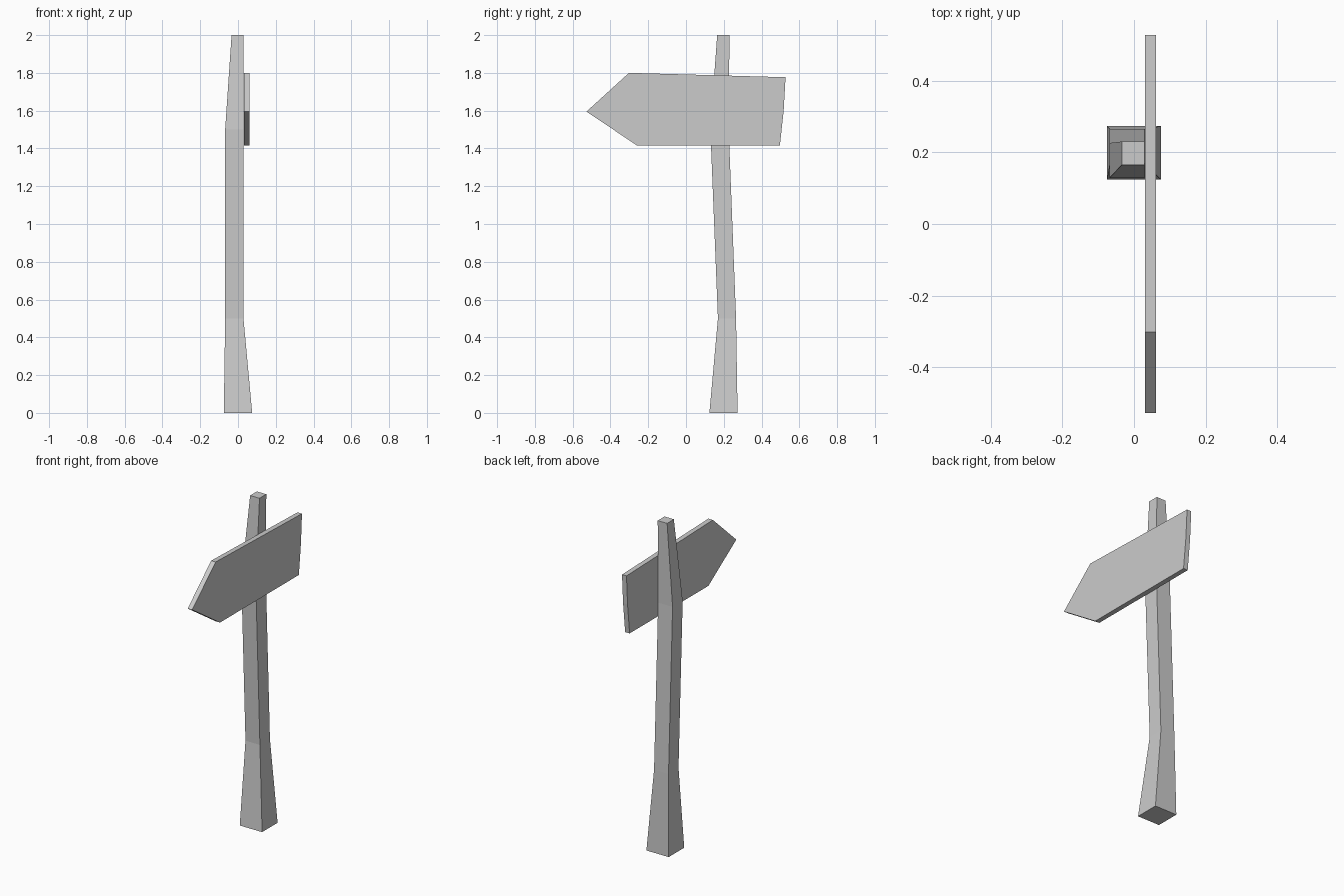
import bpy

if "Cube" in bpy.data.objects:
    bpy.data.objects.remove(bpy.data.objects["Cube"])


def loft(name, rings):
    """Skin a stack of equal-sized vertex rings and cap both ends."""
    n = len(rings[0])
    verts = [v for ring in rings for v in ring]
    faces = [tuple(reversed(range(n))),
             tuple(range(len(verts) - n, len(verts)))]
    for r in range(len(rings) - 1):
        for i in range(n):
            j = (i + 1) % n
            faces.append((r * n + i, r * n + j, (r + 1) * n + j, (r + 1) * n + i))
    mesh = bpy.data.meshes.new(name)
    mesh.from_pydata(verts, [], faces)
    obj = bpy.data.objects.new(name, mesh)
    bpy.context.collection.objects.link(obj)
    return obj


# Crooked post: z, x min, x max, y min, y max at each bend
sections = [
    (0.0, -0.075, 0.075, 0.124, 0.273),
    (0.5, -0.068, 0.029, 0.169, 0.265),
    (1.5, -0.068, 0.029, 0.129, 0.226),
    (2.0, -0.034, 0.029, 0.165, 0.230),
]
loft("post", [[(x0, y0, z), (x1, y0, z), (x1, y1, z), (x0, y1, z)]
              for z, x0, x1, y0, y1 in sections])

# Arrow board: y, z outline extruded along x
outline = [(-0.527, 1.595), (-0.26, 1.416), (0.497, 1.416),
           (0.517, 1.6), (0.527, 1.777), (-0.302, 1.80)]
loft("arrow_board", [[(x, y, z) for y, z in outline] for x in (0.031, 0.061)])
